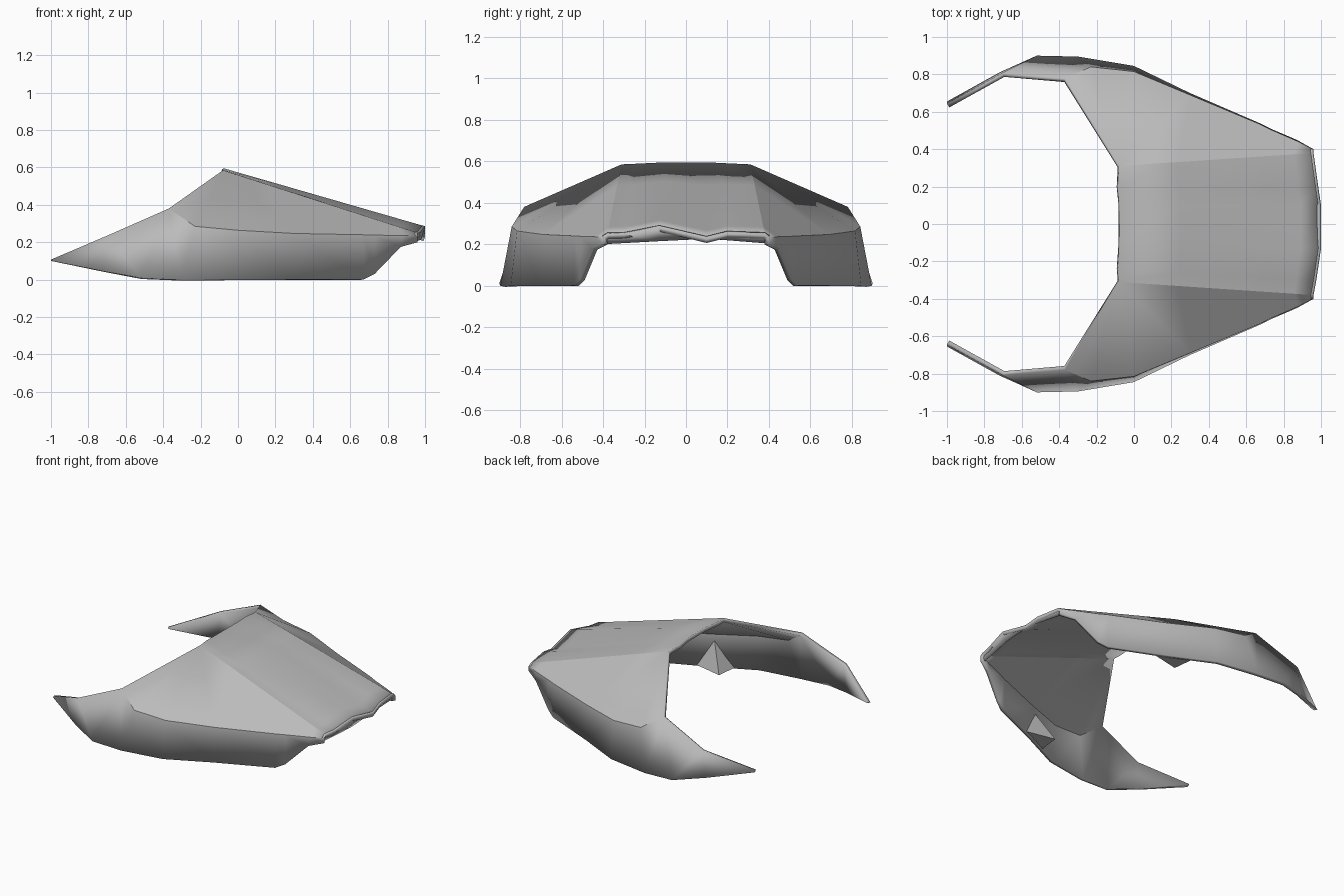
import bpy, bmesh, math
from mathutils import Vector

cube = bpy.data.objects.get("Cube")
if cube:
    bpy.data.objects.remove(cube)

grey = bpy.data.materials.new("mid_grey")
grey.use_nodes = True
grey.diffuse_color = (0.5, 0.5, 0.5, 1)
grey.node_tree.nodes["Principled BSDF"].inputs["Base Color"].default_value = (0.5, 0.5, 0.5, 1)


def add_face(bm, points):
    """Face from points, dropping repeats."""
    unique = []
    for p in points:
        if all((Vector(p) - Vector(q)).length > 1e-4 for q in unique):
            unique.append(p)
    if len(unique) > 2:
        bm.faces.new([bm.verts.new(p) for p in unique])


def finish(name, bm, outward, thickness=0):
    """Weld, orient, thicken inward and shade one part."""
    bmesh.ops.remove_doubles(bm, verts=bm.verts, dist=1e-4)
    bmesh.ops.recalc_face_normals(bm, faces=bm.faces)
    if outward:
        facing = sum(f.normal.dot(Vector(outward)) * f.calc_area() for f in bm.faces)
        if facing < 0:
            bmesh.ops.reverse_faces(bm, faces=bm.faces)
    mesh = bpy.data.meshes.new(name)
    bm.to_mesh(mesh)
    bm.free()
    mesh.materials.append(grey)
    obj = bpy.data.objects.new(name, mesh)
    bpy.context.collection.objects.link(obj)
    if thickness:
        mod = obj.modifiers.new("thickness", "SOLIDIFY")
        mod.thickness = thickness
        mod.offset = -1
    bpy.ops.object.select_all(action="DESELECT")
    obj.select_set(True)
    bpy.context.view_layer.objects.active = obj
    bpy.ops.object.shade_smooth_by_angle(angle=math.radians(25))
    return obj


# Side stations from the forward tip to the rear: shoulder point, bottom point
shoulder = [(-1, .645, .107), (-.7, .81, .235), (-.37, .78, .38), (-.23, .84, .285),
            (0, .815, .264), (.3, .69, .247), (.67, .535, .24), (.73, .505, .238),
            (.88, .44, .236), (.96, .4, .235)]
bottom = [(-1, .655, .1), (-.72, .81, .045), (-.52, .9, .01), (-.3, .895, 0),
          (0, .845, 0), (.3, .70, 0), (.67, .54, 0), (.73, .51, .03),
          (.87, .45, .175), (.96, .4, .2)]
# How far along the roof each station from the front rim meets it
steps = [0, 0, 0, .3, .66, .73, .9, 1]

# Roof lines: front end and rear end of each flute, from right to left
front = [(-.08, -.31, .585), (-.085, -.24, .588), (-.075, -.1, .595),
         (-.075, .1, .595), (-.085, .2, .59), (-.08, .31, .585)]
rear = [(.96, -.38, .25), (.975, -.3, .252), (1, -.13, .285),
        (1, .1, .23), (.985, .2, .255), (.96, .38, .25)]


def roof(i, t):
    return tuple(Vector(front[i]).lerp(Vector(rear[i]), t))


shell = bmesh.new()
# Fluted centre of the roof
for i in range(len(front) - 1):
    for a, b in zip(steps, steps[1:]):
        if a != b:
            add_face(shell, [roof(i, a), roof(i + 1, a), roof(i + 1, b), roof(i, b)])

# Sloping roof panels and side walls, both sides
for side, edge in ((-1, 0), (1, len(front) - 1)):
    top = [(x, y * side, z) for x, y, z in shoulder]
    low = [(x, y * side, z) for x, y, z in bottom]
    for k in range(len(top) - 1):
        add_face(shell, [top[k], top[k + 1], low[k + 1], low[k]])
    for k in range(len(steps) - 1):
        add_face(shell, [roof(edge, steps[k]), roof(edge, steps[k + 1]),
                         top[k + 3], top[k + 2]])
finish("shell", shell, (0, 0, 1), 0.025)

# Rear lip closing the edge of the roof
lip = bmesh.new()
rim = [(.96, -.4, .235)] + rear + [(.96, .4, .235)]


def lip_base(p):
    x, y, z = p
    drop = .2 + (y + .4) * .054 if y <= .1 else .227 - (y - .1) * .08
    return (x - .02, y, min(drop, z - .004))


for p, q in zip(rim, rim[1:]):
    add_face(lip, [p, q, lip_base(q), lip_base(p)])
finish("rear_lip", lip, (1, 0, 0), 0.015)

# Inner wedges at the foot of each wall
for side, name in ((-1, "right_inner_wedge"), (1, "left_inner_wedge")):
    wedge = bmesh.new()
    a, b, c, d = [(x, y * side, z) for x, y, z in
                  ((.16, .6, .003), (.39, .65, .003), (.14, .77, .003), (.26, .69, .2))]
    for tri in ((a, b, c), (a, b, d), (b, c, d), (c, a, d)):
        add_face(wedge, tri)
    finish(name, wedge, None)
